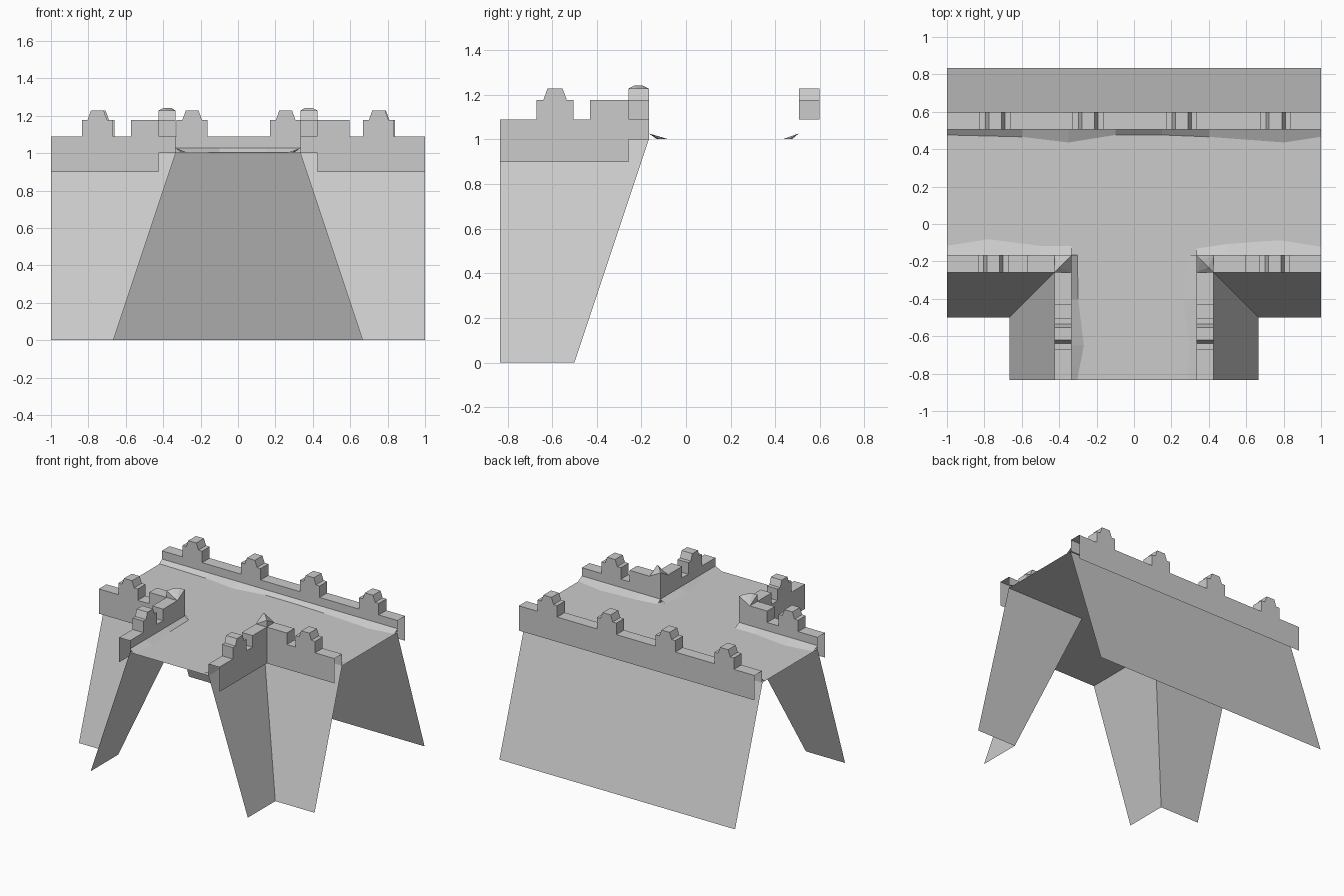
import bpy
import bmesh

cube = bpy.data.objects.get("Cube")
if cube:
    bpy.data.objects.remove(cube, do_unlink=True)

stone = bpy.data.materials.new("grey_stone")
stone.use_nodes = True
stone.diffuse_color = (0.6, 0.6, 0.6, 1)
bsdf = stone.node_tree.nodes["Principled BSDF"]
bsdf.inputs["Base Color"].default_value = (0.6, 0.6, 0.6, 1)
bsdf.inputs["Roughness"].default_value = 0.9

T = 1 / 3            # half width of the walkway arm
END = 5 / 6          # half depth of the whole piece
FRONT = -T / 2       # front edge of the main walkway
BACK = 0.5           # back edge of the main walkway
THICK = 0.092        # parapet thickness
LOW, STEP, BUMP = 1.09, 1.178, 1.228


def finish(name, bm):
    mesh = bpy.data.meshes.new(name)
    bm.to_mesh(mesh)
    bm.free()
    mesh.materials.append(stone)
    obj = bpy.data.objects.new(name, mesh)
    bpy.context.collection.objects.link(obj)
    return obj


def sheets(name, polygons):
    """Flat open surfaces from a few polygons."""
    bm = bmesh.new()
    for poly in polygons:
        bm.faces.new([bm.verts.new(p) for p in poly])
    bmesh.ops.remove_doubles(bm, verts=bm.verts[:], dist=0.0001)
    bmesh.ops.recalc_face_normals(bm, faces=bm.faces[:])
    return finish(name, bm)


def merlon(c):
    """Outline of one stepped merlon centred on c."""
    return [(c - 0.083, LOW), (c - 0.083, STEP), (c - 0.052, STEP), (c - 0.034, BUMP),
            (c + 0.034, BUMP), (c + 0.052, STEP), (c + 0.083, STEP), (c + 0.083, LOW)]


def parapet(name, profile, place):
    """Battlement shell, open at its ends; place(along, depth, z) gives the point."""
    bm = bmesh.new()
    inner = [bm.verts.new(place(a, 0, z)) for a, z in profile]
    outer = [bm.verts.new(place(a, THICK, z)) for a, z in profile]
    for i in range(len(profile) - 1):
        bm.faces.new((inner[i], inner[i + 1], outer[i + 1], outer[i]))
    first, last = profile[0][0], profile[-1][0]
    for row, depth, foot in ((inner, 0, 1.0), (outer, THICK, 0.9)):
        ends = [bm.verts.new(place(a, depth, foot)) for a in (last, first)]
        bm.faces.new(row + ends)
    bmesh.ops.recalc_face_normals(bm, faces=bm.faces[:])
    return finish(name, bm)


def drift(name, points, place):
    """Uneven sloped fillet along the foot of a parapet."""
    polys = []
    for (a, wa), (b, wb) in zip(points, points[1:]):
        polys.append([place(a, 0, 1.027), place(b, 0, 1.027),
                      place(b, -wb, 1.002), place(a, -wa, 1.002)])
    return sheets(name, polys)


# Walkway surface
sheets("walkway", [
    [(-1, FRONT, 1), (-T, FRONT, 1), (T, FRONT, 1), (1, FRONT, 1), (1, BACK, 1), (-1, BACK, 1)],
    [(-T, -END, 1), (T, -END, 1), (T, FRONT, 1), (-T, FRONT, 1)],
])

# Sloping walls
sheets("back_wall", [[(-1, BACK, 1), (1, BACK, 1), (1, END, 0), (-1, END, 0)]])
for side, s in (("right", -1), ("left", 1)):
    sheets(side + "_walls", [
        [(s * T, FRONT, 1), (s, FRONT, 1), (s, FRONT - T, 0), (s * 2 * T, FRONT - T, 0)],
        [(s * T, FRONT, 1), (s * T, -END, 1), (s * 2 * T, -END, 0), (s * 2 * T, FRONT - T, 0)],
    ])


# Back parapet
def at_back(a, d, z):
    return (a, BACK + 0.006 + d, z)


outline = [(-1, LOW)]
for centre in (-0.742, -0.245, 0.255, 0.757):
    outline += merlon(centre)
parapet("back_parapet", outline + [(1, LOW)], at_back)
drift("back_drift", [(-1, 0.03), (-0.6, 0.04), (-0.35, 0.07), (-0.1, 0.03), (0.15, 0.03),
                     (0.4, 0.04), (0.8, 0.07), (1, 0.04)], at_back)

# Front and arm parapets with their corner blocks, on both sides
front_widths = {-1: (0.05, 0.05, 0.085, 0.05), 1: (0.035, 0.06, 0.08, 0.045)}
arm_widths = {-1: (0.03, 0.065, 0.035, 0.03), 1: (0.05, 0.035, 0.07, 0.04)}
corner = T + THICK
for side, s in (("right", -1), ("left", 1)):
    def at_front(a, d, z):
        return (s * a, FRONT - d, z)

    def at_arm(a, d, z):
        return (s * (T + d), a, z)

    reach = 0.595 if s > 0 else 0.572
    parapet(side + "_front_parapet",
            [(corner, STEP), (reach, STEP), (reach, LOW)] + merlon(0.752) + [(1, LOW)], at_front)
    parapet(side + "_arm_parapet",
            [(-END, LOW)] + merlon(-0.587) + [(-0.43, LOW), (-0.43, STEP),
                                              (FRONT - THICK, STEP)], at_arm)
    drift(side + "_front_drift", list(zip((T, 0.5, 0.78, 1), front_widths[s])), at_front)
    drift(side + "_arm_drift", list(zip((-END, -0.65, -0.4, FRONT), arm_widths[s])), at_arm)

    # Corner block topped by a ridge along its diagonal
    bm = bmesh.new()
    for z in (1.0, STEP):
        for a in (T, corner):
            for d in (0, THICK):
                bm.verts.new(at_front(a, d, z))
    for t in (0.0, 1.0):
        for e in (0.0, 0.03):
            a, d = (t, abs(t - e)) if t else (e, 0)
            bm.verts.new(at_front(T + a * THICK, d * THICK, BUMP))
            bm.verts.new(at_front(T + d * THICK, a * THICK, BUMP))
    for t in (0.3, 0.7):
        bm.verts.new(at_front(T + t * THICK, t * THICK, 1.242))
    bmesh.ops.remove_doubles(bm, verts=bm.verts[:], dist=0.0001)
    bmesh.ops.convex_hull(bm, input=bm.verts[:])
    bmesh.ops.recalc_face_normals(bm, faces=bm.faces[:])
    finish(side + "_corner_block", bm)
